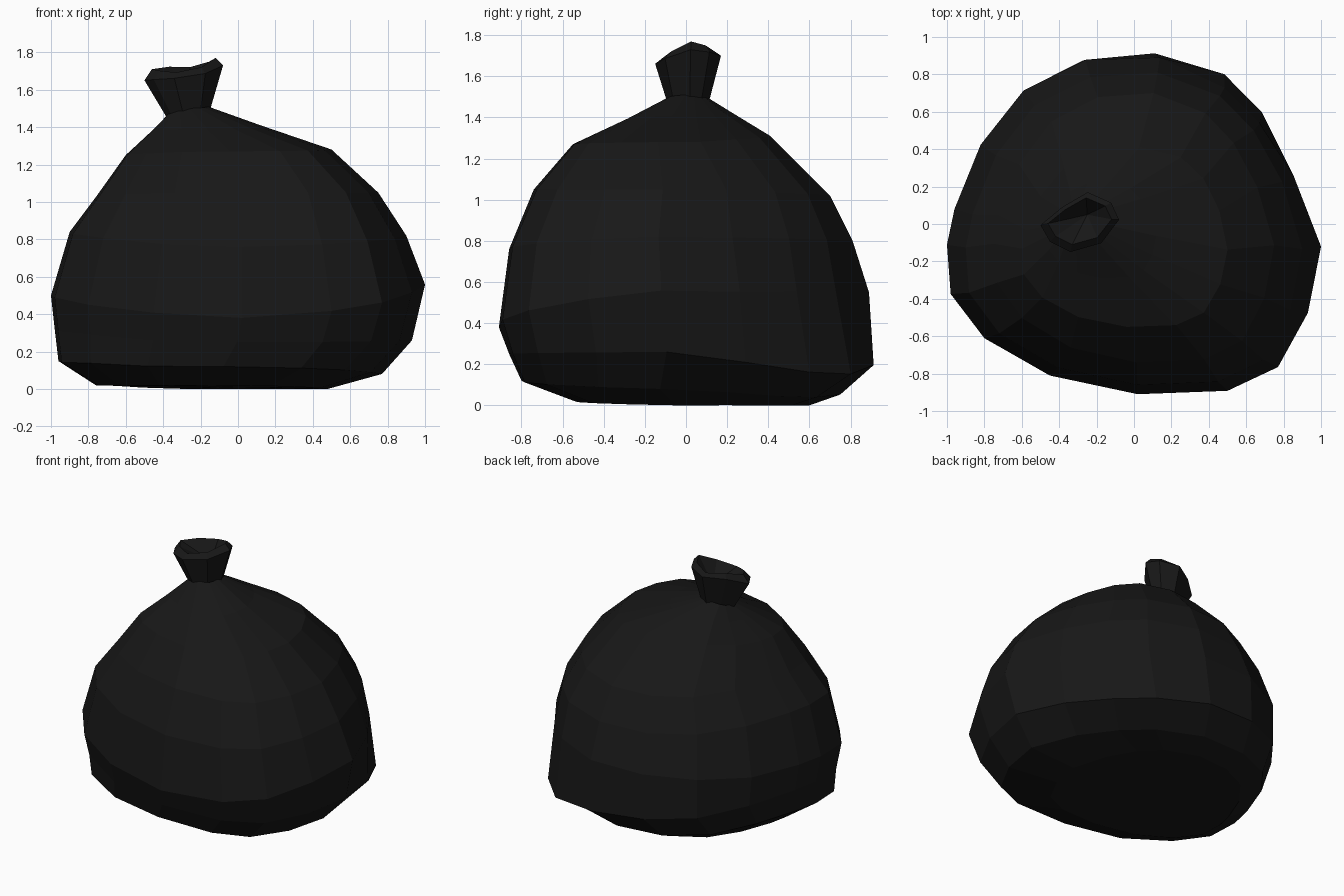
import bpy

if "Cube" in bpy.data.objects:
    bpy.data.objects.remove(bpy.data.objects["Cube"])

mat = bpy.data.materials.new("black_plastic")
mat.diffuse_color = (0.0088, 0.0088, 0.0088, 1)
mat.use_nodes = True
mat.node_tree.nodes["Principled BSDF"].inputs["Base Color"].default_value = mat.diffuse_color


def side(t, lo, hi):
    """Stretch a unit coordinate (-1..1) between two extremes."""
    return lo + (hi - lo) * (t + 1) / 2


def loft(name, outline, rings, sag={}, cap_start=None, cap_end=None):
    """Each ring: left x,z  right x,z  front y,z  back y,z.
    sag: ring index -> (swell, drop) applied to the back right quarter."""
    n = len(outline)
    verts, faces = [], []
    for k, (xl, zl, xr, zr, yf, zf, yb, zb) in enumerate(rings):
        swell, drop = sag.get(k, (0, 0))
        for u, v in outline:
            zx = side(u, zl, zr) if abs(u) < 0.5 else (zl if u < 0 else zr)
            zy = side(v, zf, zb) if abs(v) < 0.5 else (zf if v < 0 else zb)
            z = (u * u * zx + v * v * zy) / (u * u + v * v)
            w = 2 * u * v if u > 0 and v > 0 else 0
            s = 1 + swell * w
            verts.append((side(u, xl, xr) * s, side(v, yf, yb) * s, z - drop * w))
    for r in range(len(rings) - 1):
        for i in range(n):
            j = (i + 1) % n
            faces.append((r * n + i, r * n + j, (r + 1) * n + j, (r + 1) * n + i))
    if cap_start:
        verts.append(cap_start)
        c = len(verts) - 1
        faces += [(c, (i + 1) % n, i) for i in range(n)]
    if cap_end:
        verts.append(cap_end)
        c, b = len(verts) - 1, (len(rings) - 1) * n
        faces += [(c, b + i, b + (i + 1) % n) for i in range(n)]
    me = bpy.data.meshes.new(name)
    me.from_pydata(verts, [], faces)
    me.materials.append(mat)
    ob = bpy.data.objects.new(name, me)
    bpy.context.collection.objects.link(ob)
    return ob


# Sagging sack: irregular outline seen from above, stacked in tilted rings
sack_outline = [(1, -.13), (.88, .30), (.71, .63), (.51, .85), (.14, 1), (-.26, .97),
                (-.59, .79), (-.82, .47), (-.96, .09), (-1, -.12), (-.98, -.41),
                (-.80, -.67), (-.45, -.89), (.02, -1), (.50, -.98), (.77, -.84), (.93, -.52)]
loft("bag_body", sack_outline, [
    (-.76, .02, .48, .00, -.54, .02, .60, .00),
    (-.96, .15, .77, .08, -.80, .12, .75, .06),
    (-.98, .32, .93, .26, -.86, .25, .90, .22),
    (-1.0, .50, 1.0, .56, -.91, .38, .905, .55),
    (-.90, .84, .90, .82, -.86, .76, .81, .80),
    (-.75, 1.04, .75, 1.05, -.74, 1.05, .70, 1.02),
    (-.60, 1.25, .50, 1.28, -.55, 1.27, .40, 1.31),
    (-.46, 1.38, .12, 1.41, -.29, 1.39, .23, 1.42),
    (-.37, 1.47, -.16, 1.51, -.08, 1.50, .10, 1.50),
], sag={1: (0, .03), 2: (.05, .09), 3: (-.06, 0), 6: (.1, 0)}, cap_start=(0, 0, .01))

# Gathered top: flared tuft with a rolled lip and a hollow inside
tuft_outline = [(1, .08), (.80, .65), (.2, 1), (-.45, .50),
                (-1, -.1), (-.76, -.65), (-.24, -1), (.55, -.70)]
loft("bag_tied_top", tuft_outline, [
    (-.38, 1.45, -.15, 1.49, -.09, 1.47, .11, 1.47),
    (-.50, 1.65, -.08, 1.73, -.15, 1.66, .17, 1.70),
    (-.46, 1.71, -.12, 1.77, -.11, 1.69, .14, 1.72),
], cap_end=(-.25, .05, 1.60))
